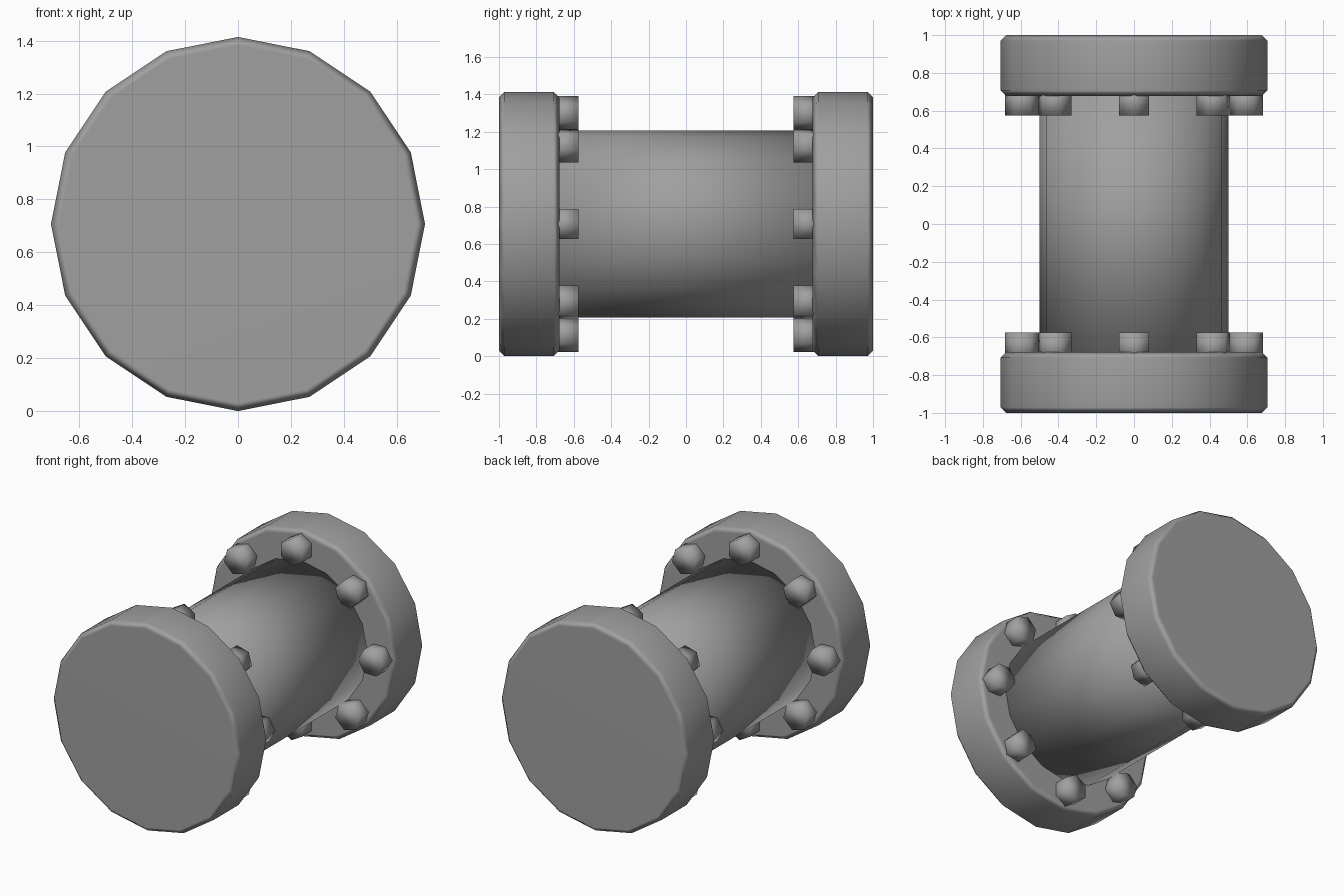
import bpy
import math
from mathutils import Matrix

if "Cube" in bpy.data.objects:
    bpy.data.objects.remove(bpy.data.objects["Cube"], do_unlink=True)

RADIUS = 0.707          # flange radius, also the axis height
BOLT_CIRCLE = 0.592

steel = bpy.data.materials.new("grey steel")
steel.use_nodes = True
grey = (0.35, 0.35, 0.35, 1)
steel.diffuse_color = grey
steel.node_tree.nodes["Principled BSDF"].inputs["Base Color"].default_value = grey


def rod(name, sides, radius, y0, y1, angle=0.0, offset=0.0):
    """Smooth prism along y with one corner pointing outwards at the given angle."""
    bpy.ops.mesh.primitive_cylinder_add(vertices=sides, radius=radius, depth=abs(y1 - y0))
    ob = bpy.context.object
    ob.name = name
    # Turn the axis to y, push out from the centre line, then spin about it
    ob.data.transform(Matrix.Rotation(math.pi / 2, 4, "X"))
    ob.data.transform(Matrix.Translation((0, 0, offset)))
    ob.data.transform(Matrix.Rotation(angle, 4, "Y"))
    ob.location = (0, (y0 + y1) / 2, RADIUS)
    ob.data.materials.append(steel)
    bpy.ops.object.shade_smooth()
    return ob


# Central pipe
rod("pipe", 16, 0.5, -0.7, 0.7)

for side, label in ((-1, "front"), (1, "back")):
    # Thick end flange with chamfered rims
    flange = rod(label + "_flange", 16, RADIUS, side * 0.677, side)
    bevel = flange.modifiers.new("rim_chamfer", "BEVEL")
    bevel.width = 0.03
    bevel.segments = 1
    bevel.limit_method = "ANGLE"
    bevel.angle_limit = math.radians(60)
    flange.modifiers.new("flat_caps", "WEIGHTED_NORMAL")

    # Ring of hexagonal bolts on the inner face
    for i in range(8):
        rod(f"{label}_bolt_{i + 1}", 6, 0.092, side * 0.72, side * 0.575,
            i * math.tau / 8, BOLT_CIRCLE)
